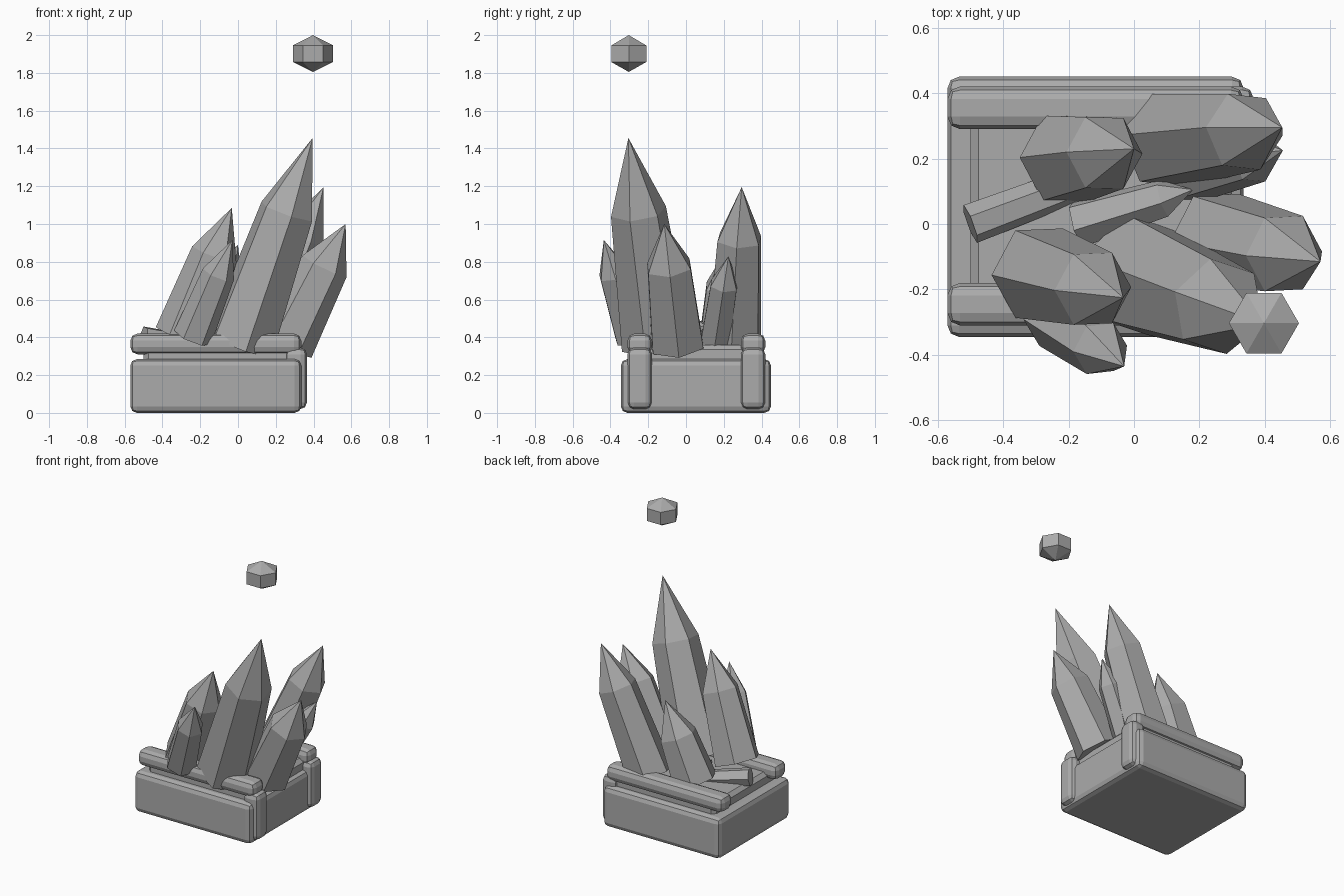
import bpy, bmesh
from math import cos, sin, radians, pi
from mathutils import Vector

cube = bpy.data.objects.get("Cube")
if cube:
    bpy.data.objects.remove(cube)

stone = bpy.data.materials.new("grey stone")
stone.use_nodes = True
GREY = (0.41, 0.41, 0.41, 1)
stone.diffuse_color = GREY
stone.node_tree.nodes["Principled BSDF"].inputs["Base Color"].default_value = GREY


def finish(name, bm):
    bmesh.ops.recalc_face_normals(bm, faces=bm.faces)
    mesh = bpy.data.meshes.new(name)
    bm.to_mesh(mesh)
    bm.free()
    mesh.materials.append(stone)
    obj = bpy.data.objects.new(name, mesh)
    bpy.context.scene.collection.objects.link(obj)
    return obj


def block(name, xs, ys, zs, bevel, segments=2):
    """Bevelled box between the given limits."""
    bm = bmesh.new()
    bmesh.ops.create_cube(bm, size=1)
    for v in bm.verts:
        v.co = Vector([(a + b) / 2 + c * (b - a)
                       for c, (a, b) in zip(v.co, (xs, ys, zs))])
    obj = finish(name, bm)
    mod = obj.modifiers.new("Bevel", "BEVEL")
    mod.width = bevel
    mod.segments = segments
    return obj


def shard(name, base, tip, rings, phase=0):
    """Six-sided crystal; rings are (fraction along axis, radius)."""
    base, tip = Vector(base), Vector(tip)
    axis = (tip - base).normalized()
    u = Vector((1, 0, 0))
    u = (u - axis * u.dot(axis)).normalized()
    w = axis.cross(u)
    bm = bmesh.new()
    loops = []
    for t, r in rings:
        c = base.lerp(tip, t)
        if r == 0:
            loops.append([bm.verts.new(c)] * 6)
            continue
        angles = [radians(phase) + i * pi / 3 for i in range(6)]
        loops.append([bm.verts.new(c + r * (cos(a) * u + sin(a) * w)) for a in angles])
    for lo, hi in zip(loops, loops[1:]):
        for i in range(6):
            j = (i + 1) % 6
            corners = list(dict.fromkeys((lo[i], lo[j], hi[j], hi[i])))
            bm.faces.new(corners)
    for loop in (loops[0], loops[-1]):
        if len(set(loop)) == 6:
            bm.faces.new(loop)
    return finish(name, bm)


# Plinth and raised bed
block("plinth", (-0.57, 0.335), (-0.345, 0.45), (0, 0.285), 0.035)
block("raised_bed", (-0.5, 0.3), (-0.29, 0.4), (0.25, 0.36), 0.025, 1)

# Rails along front and back, with a post under each right-hand end
for side, y0, y1 in (("front", -0.31, -0.18), ("back", 0.29, 0.42)):
    block(side + "_rail", (-0.57, 0.335), (y0, y1), (0.31, 0.42), 0.038)
    block(side + "_post", (0.25, 0.365), (y0, y1), (0.02, 0.345), 0.035)

# Standing crystals: name, base, tip, shoulder fraction, base and shoulder radius, phase
crystals = (
    ("main_crystal", (0.01, -0.155, 0.36), (0.395, -0.305, 1.455), 0.645, 0.19, 0.15, -20),
    ("right_crystal", (0.25, -0.045, 0.36), (0.57, -0.115, 1.0), 0.65, 0.155, 0.13, 0),
    ("back_crystal", (0.10, 0.255, 0.36), (0.453, 0.295, 1.195), 0.67, 0.155, 0.127, -5),
    ("small_back_crystal", (0.17, 0.15, 0.34), (0.455, 0.225, 0.83), 0.69, 0.09, 0.08, 0),
    ("left_back_crystal", (-0.21, 0.2, 0.37), (0.0, 0.23, 0.89), 0.57, 0.15, 0.125, 0),
    ("left_front_crystal", (-0.29, -0.15, 0.4), (-0.033, -0.225, 1.085), 0.64, 0.155, 0.125, 0),
    ("small_front_crystal", (-0.24, -0.28, 0.4), (-0.03, -0.435, 0.915), 0.65, 0.105, 0.088, 0),
    ("fallen_crystal", (-0.17, 0.0, 0.36), (0.18, 0.105, 0.46), 0.75, 0.075, 0.06, 0),
)
for name, base, tip, t, r0, r1, phase in crystals:
    shard(name, base, tip, ((0, r0), (t, r1), (1, 0)), phase)

# Broken piece lying on the bed
shard("broken_piece", (-0.5, 0.0, 0.4), (-0.18, 0.12, 0.35), ((0, 0.062), (1, 0.055)), 30)

# Floating gem
shard("floating_gem", (0.397, -0.303, 1.805), (0.397, -0.303, 2.0),
      ((0, 0), (0.27, 0.107), (0.72, 0.107), (1, 0)))
